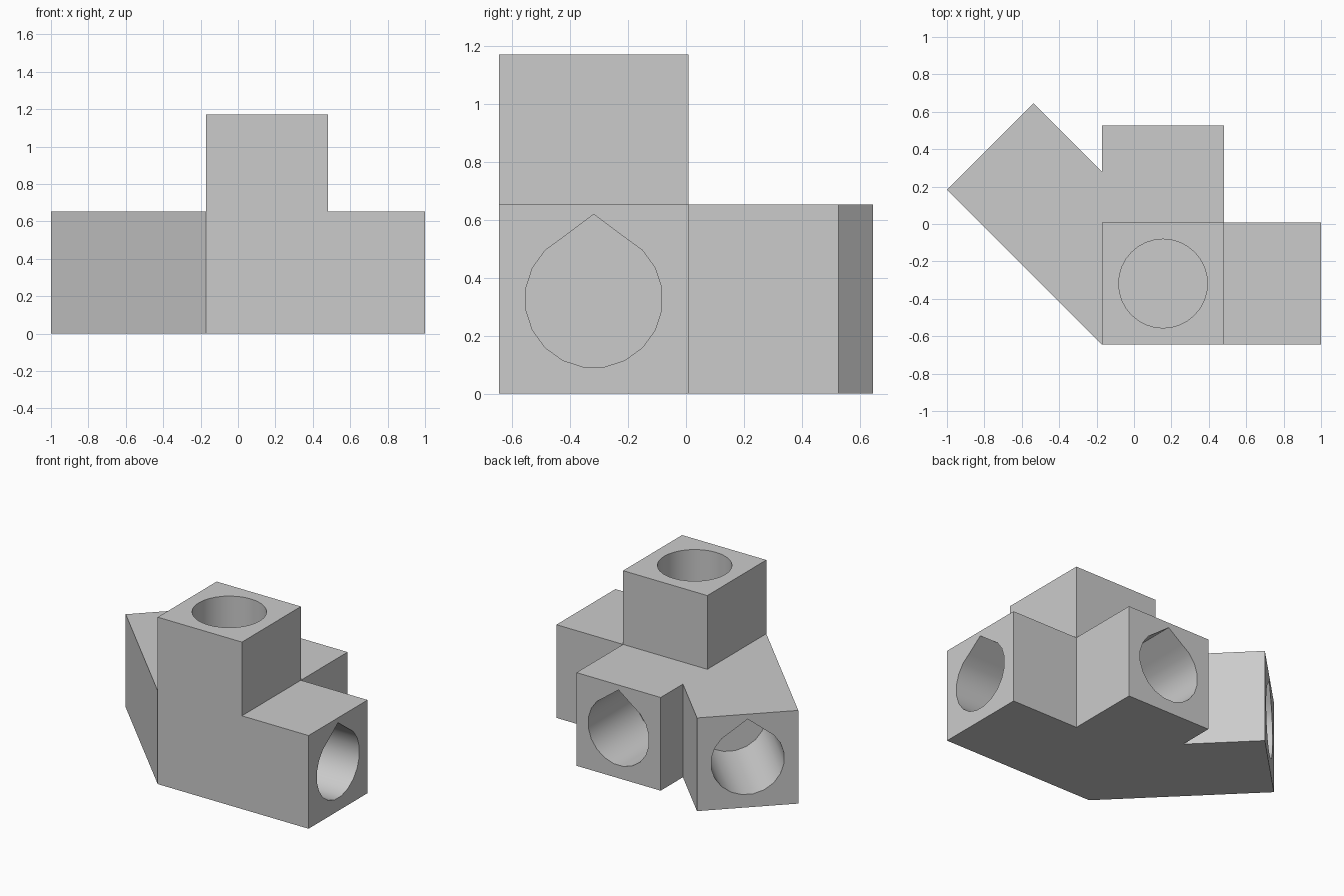
import bpy, bmesh, math
from mathutils import Matrix, Vector

if "Cube" in bpy.data.objects:
    bpy.data.objects.remove(bpy.data.objects["Cube"])

S = 0.654                        # width of each square arm
L = 2 / (1 + math.sqrt(0.5))     # arm length including the corner cube
R = 0.2375                       # bore radius
X0 = 1 - L
Y0 = -(L + S) / (2 * math.sqrt(2))
CX, CY, CZ = X0 + S / 2, Y0 + S / 2, S / 2

grey = bpy.data.materials.new("plain grey")
grey.diffuse_color = (0.6, 0.6, 0.6, 1)
grey.use_nodes = True
grey.node_tree.nodes["Principled BSDF"].inputs["Base Color"].default_value = grey.diffuse_color


def prism(name, outline, height, matrix=Matrix()):
    """Extrude a flat outline along local z, then place it."""
    bm = bmesh.new()
    face = bm.faces.new([bm.verts.new((x, y, 0)) for x, y in outline])
    ext = bmesh.ops.extrude_face_region(bm, geom=[face])
    top = [v for v in ext["geom"] if isinstance(v, bmesh.types.BMVert)]
    bmesh.ops.translate(bm, verts=top, vec=(0, 0, height))
    bmesh.ops.transform(bm, matrix=matrix, verts=bm.verts)
    bmesh.ops.recalc_face_normals(bm, faces=bm.faces)
    me = bpy.data.meshes.new(name)
    bm.to_mesh(me)
    bm.free()
    me.materials.append(grey)
    ob = bpy.data.objects.new(name, me)
    bpy.context.collection.objects.link(ob)
    return ob


def combine(target, other, operation):
    mod = target.modifiers.new(operation.lower(), 'BOOLEAN')
    mod.operation, mod.solver, mod.object = operation, 'EXACT', other
    bpy.context.view_layer.objects.active = target
    bpy.ops.object.modifier_apply(modifier=mod.name)
    bpy.data.objects.remove(other)


# Plan of the right, back and diagonal arms
k = math.sqrt(0.5)
plan = [(X0, Y0), (1, Y0), (1, Y0 + S), (X0 + S, Y0 + S), (X0 + S, Y0 + L),
        (X0, Y0 + L), (X0, Y0 + S / k), (X0 + (S - L) * k, Y0 + (S + L) * k),
        (X0 - L * k, Y0 + L * k)]
body = prism("corner_connector", plan, S)

# Upright arm
post = prism("upright_arm", [(X0, Y0), (X0 + S, Y0), (X0 + S, Y0 + S), (X0, Y0 + S)],
             L - S / 2, Matrix.Translation((0, 0, S / 2)))
combine(body, post, 'UNION')

# Round bore in the upright arm
depth = L - S
ring = [(R * math.cos(a), R * math.sin(a)) for a in
        (2 * math.pi * i / 32 for i in range(32))]
combine(body, prism("round_cutter", ring, depth + 0.1,
                    Matrix.Translation((CX, CY, S + 0.002))), 'DIFFERENCE')

# Teardrop bores in the three level arms
drop = [(0, 0.2925)] + [(R * math.cos(a), R * math.sin(a)) for a in
                        (math.radians(117 + 18 * i) for i in range(18))]
end_mid = (X0 - L * k + S * k / 2, Y0 + L * k + S * k / 2)
bores = [((1, CY), (1, 0), depth), ((CX, Y0 + L), (0, 1), depth),
         (end_mid, (-k, k), 0.66)]
for (ex, ey), (dx, dy), d in bores:
    out = Vector((dx, dy, 0))
    up = Vector((0, 0, 1))
    rot = Matrix((up.cross(out), up, out)).transposed().to_4x4()
    start = Vector((ex, ey, CZ)) - out * d
    cutter = prism("teardrop_cutter", drop, d + 0.1, Matrix.Translation(start) @ rot)
    combine(body, cutter, 'DIFFERENCE')

# Smooth bores, crisp edges
bpy.ops.object.select_all(action='DESELECT')
body.select_set(True)
bpy.context.view_layer.objects.active = body
bpy.ops.object.shade_smooth_by_angle(angle=math.radians(25))
